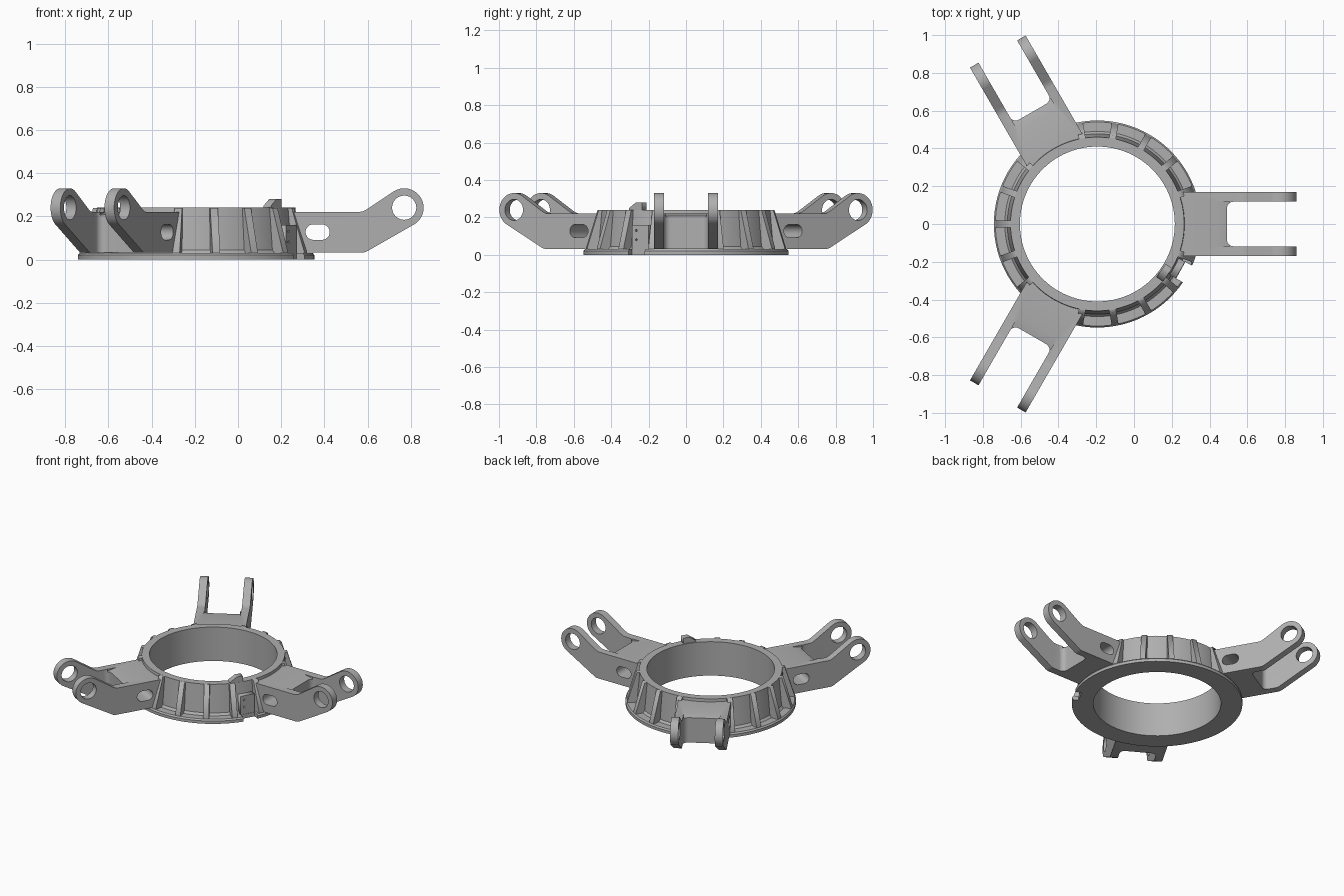
import bpy, bmesh
from math import sin, cos, pi, radians
from mathutils import Matrix, Vector

old = bpy.data.objects.get("Cube")
if old:
    bpy.data.objects.remove(old, do_unlink=True)

CENTER = Vector((-0.194, 0, 0))
GREY = (0.43, 0.43, 0.43, 1)
mat = bpy.data.materials.new("machined grey")
mat.use_nodes = True
mat.diffuse_color = GREY
mat.node_tree.nodes["Principled BSDF"].inputs["Base Color"].default_value = GREY
UPRIGHT = Matrix.Rotation(pi / 2, 4, 'X')


def around(deg):
    """Placement on the ring: local x points outward at this angle."""
    return Matrix.Translation(CENTER) @ Matrix.Rotation(radians(deg), 4, 'Z')


def arc(cx, cy, r, a0, a1, n=12):
    return [(cx + r * cos(radians(a0 + (a1 - a0) * i / n)),
             cy + r * sin(radians(a0 + (a1 - a0) * i / n))) for i in range(n + 1)]


def add_object(name, mesh):
    ob = bpy.data.objects.new(name, mesh)
    bpy.context.collection.objects.link(ob)
    if not mesh.materials:
        mesh.materials.append(mat)
    return ob


def activate(ob):
    bpy.ops.object.select_all(action='DESELECT')
    ob.select_set(True)
    bpy.context.view_layer.objects.active = ob


def plate(name, loops, thickness, matrix):
    """Extrude an outline (further loops are holes), centred on its plane."""
    curve = bpy.data.curves.new(name, 'CURVE')
    curve.dimensions, curve.fill_mode = '2D', 'BOTH'
    curve.extrude = thickness / 2
    for pts in loops:
        spline = curve.splines.new('POLY')
        spline.points.add(len(pts) - 1)
        spline.use_cyclic_u = True
        for p, (x, y) in zip(spline.points, pts):
            p.co = (x, y, 0, 1)
    ob = add_object(name, curve)
    activate(ob)
    bpy.ops.object.convert(target='MESH')
    ob = bpy.context.object
    bm = bmesh.new()
    bm.from_mesh(ob.data)
    bmesh.ops.remove_doubles(bm, verts=bm.verts, dist=0.0001)
    bmesh.ops.recalc_face_normals(bm, faces=bm.faces)
    bm.to_mesh(ob.data)
    bm.free()
    ob.data.transform(matrix)
    return ob


def cut(ob, cutter):
    mod = ob.modifiers.new("cut", 'BOOLEAN')
    mod.operation, mod.solver, mod.object = 'DIFFERENCE', 'EXACT', cutter
    activate(ob)
    bpy.ops.object.modifier_apply(modifier=mod.name)
    bpy.data.objects.remove(cutter, do_unlink=True)


def smooth(ob):
    activate(ob)
    bpy.ops.object.shade_smooth_by_angle(angle=radians(30))


def rect(x0, x1, y0, y1):
    return [(x0, y0), (x1, y0), (x1, y1), (x0, y1)]


# Ring with base flange, turned from a cross-section
section = [(0.41, 0), (0.548, 0), (0.548, 0.02), (0.54, 0.03), (0.49, 0.03),
           (0.477, 0.045), (0.46, 0.24), (0.41, 0.24)]
STEPS = 96
bm = bmesh.new()
rows = [[bm.verts.new((r * cos(2 * pi * i / STEPS), r * sin(2 * pi * i / STEPS), z))
         for r, z in section] for i in range(STEPS)]
for i in range(STEPS):
    a, b = rows[i], rows[(i + 1) % STEPS]
    for j in range(len(section)):
        k = (j + 1) % len(section)
        bm.faces.new((a[j], b[j], b[k], a[k]))
bmesh.ops.recalc_face_normals(bm, faces=bm.faces)
mesh = bpy.data.meshes.new("ring")
bm.to_mesh(mesh)
bm.free()
ring = add_object("ring", mesh)
mesh.transform(Matrix.Translation(CENTER))
# Notch in the flange beside the sensor plate
cut(ring, plate("notch_cutter", [rect(0.505, 0.7, -0.05, 0.05)], 0.3, around(-29)))
smooth(ring)

# Sloping ribs around the wall, leaving out the arm roots
rib_side = [(0.43, 0.02), (0.54, 0.02), (0.54, 0.035), (0.477, 0.2395), (0.43, 0.2395)]
for step in range(18):
    if step % 6:
        plate("rib_%02d" % step, [rib_side], 0.036, around(step * 20) @ UPRIGHT)

# Three forked arms with a pin eye and a long slot
EYE = (0.964, 0.24)
side = ([(0.43, 0.032), (0.775, 0.032), (0.79, 0.037)]
        + arc(*EYE, 0.09, -60, 120, 24)
        + [(0.79, 0.232), (0.772, 0.223), (0.755, 0.22), (0.43, 0.22)])
slot = arc(0.543, 0.127, 0.036, 90, 270) + arc(0.583, 0.127, 0.036, -90, 90)
fork_gap = ([(1.2, -0.118), (1.2, 0.118)] + arc(0.721, 0.083, 0.035, 90, 180, 8)
            + arc(0.721, -0.083, 0.035, 180, 270, 8))
for n, deg in enumerate((0, 120, 240)):
    place = around(deg)
    arm = plate("arm_%d" % n, [side, arc(*EYE, 0.056, 0, 352.5, 47), slot],
                0.34, place @ UPRIGHT)
    cut(arm, plate("gap_cutter", [fork_gap], 1, place))
    # Eased top edge on the bridge between the fork sides
    cut(arm, plate("ease_cutter", [[(0.63, 0.221), (0.7, 0.205), (0.7, 0.25), (0.63, 0.25)]],
                   0.236, place @ UPRIGHT))
    smooth(arm)

# Wedge-shaped index tab on the rim
tab = [(-0.05, 0.23), (0.035, 0.23), (0.035, 0.28), (-0.005, 0.28), (-0.05, 0.25)]
plate("index_tab", [tab], 0.042,
      around(-35) @ Matrix.Translation((0.438, 0, 0))
      @ Matrix.Rotation(pi / 2, 4, 'Z') @ UPRIGHT)

# Small sensor plate with two screw holes
holes = [arc(-0.025, z, 0.006, 0, 315, 7) for z in (0.08, 0.13)]
plate("sensor_plate", [rect(-0.05, 0.05, 0.01, 0.16)] + holes, 0.04,
      around(-29) @ Matrix.Translation((0.483, 0, 0))
      @ Matrix.Rotation(pi / 2, 4, 'Z') @ UPRIGHT)
